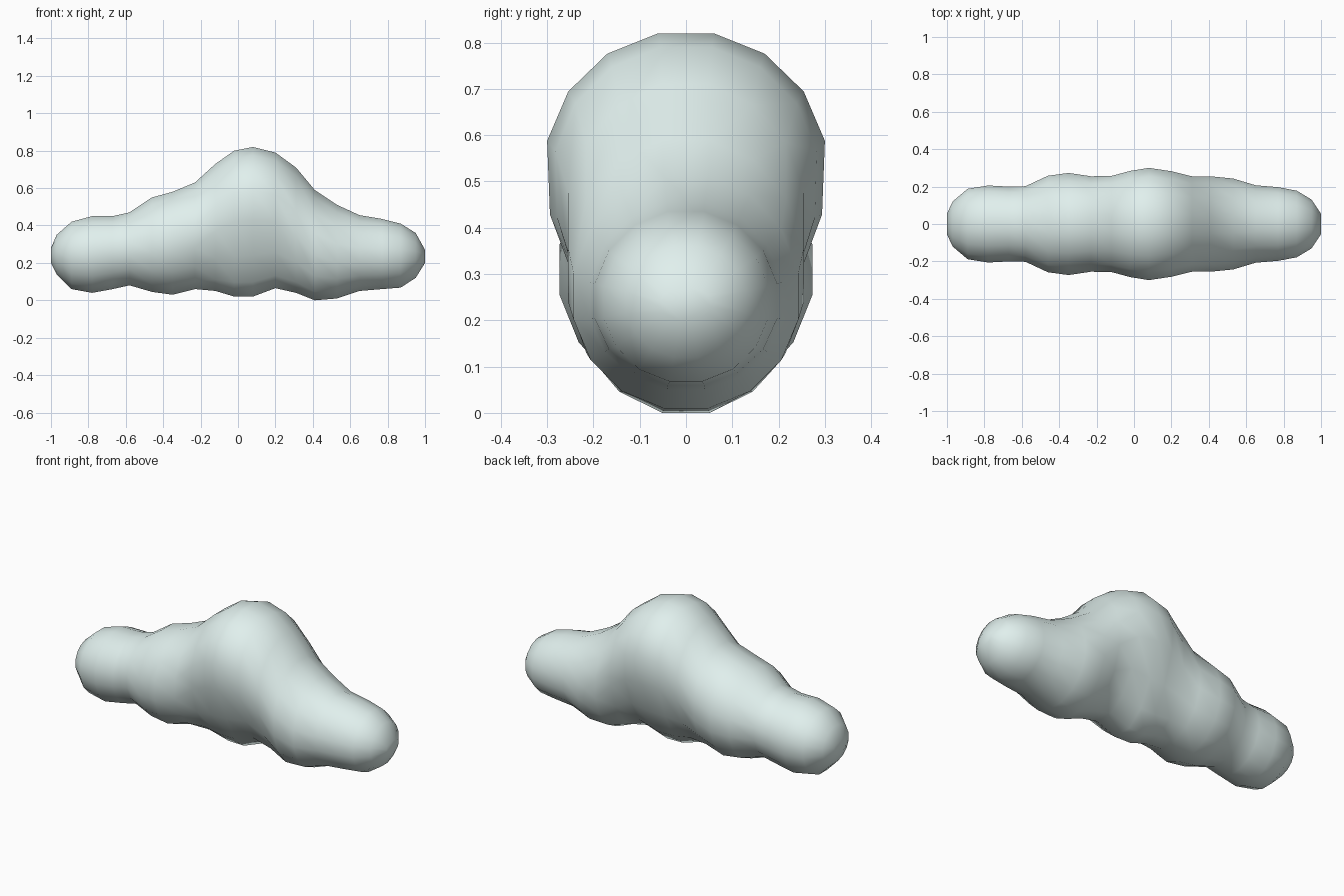
import bpy, bmesh
from math import sin, cos, pi, exp

# Cloud cross-sections along x: (x, bottom z, top z, half width, height of widest point)
SECTIONS = [
    (-1.00, 0.20, 0.28, 0.055, 0.24), (-0.97, 0.14, 0.35, 0.120, 0.245),
    (-0.89, 0.06, 0.42, 0.188, 0.25), (-0.78, 0.04, 0.45, 0.206, 0.25),
    (-0.67, 0.06, 0.45, 0.200, 0.26), (-0.58, 0.08, 0.47, 0.202, 0.28),
    (-0.46, 0.045, 0.55, 0.258, 0.30), (-0.35, 0.03, 0.58, 0.273, 0.31),
    (-0.23, 0.06, 0.63, 0.255, 0.34), (-0.12, 0.05, 0.73, 0.257, 0.45),
    (-0.02, 0.02, 0.80, 0.284, 0.52), (0.08, 0.02, 0.82, 0.300, 0.53),
    (0.20, 0.065, 0.79, 0.282, 0.51), (0.31, 0.04, 0.71, 0.255, 0.42),
    (0.41, 0.00, 0.59, 0.255, 0.30), (0.53, 0.01, 0.51, 0.243, 0.25),
    (0.65, 0.05, 0.455, 0.207, 0.24), (0.77, 0.06, 0.435, 0.197, 0.24),
    (0.87, 0.068, 0.41, 0.178, 0.24), (0.95, 0.12, 0.36, 0.130, 0.24),
    (1.00, 0.20, 0.27, 0.055, 0.235),
]
SIDES = 16
GROW = 1 / cos(pi / SIDES)  # flat sides touch the measured outline


def add_ring(bm, x, bottom, top, half_width, mid):
    """Egg-shaped ring, slightly pinched below the tall central puff."""
    pinch = 0.14 * exp(-((x - 0.08) / 0.17) ** 2)
    ring = []
    for i in range(SIDES):
        a = 2 * pi * (i + 0.5) / SIDES
        c, s = cos(a) * GROW, sin(a) * GROW
        height = top - mid if s > 0 else mid - bottom
        waist = 1 - pinch * sin(2 * a) ** 2 if s < 0 else 1
        ring.append(bm.verts.new((x, c * half_width * waist, mid + s * height)))
    return ring


# Loft the cloud body through its rings and close both ends
bm = bmesh.new()
rings = [add_ring(bm, *section) for section in SECTIONS]
for a, b in zip(rings, rings[1:]):
    for i in range(SIDES):
        j = (i + 1) % SIDES
        bm.faces.new((a[i], a[j], b[j], b[i]))
bm.faces.new(rings[0])
bm.faces.new(rings[-1])
bmesh.ops.recalc_face_normals(bm, faces=bm.faces)
for face in bm.faces:
    face.smooth = True

mesh = bpy.data.meshes.new("cloud")
bm.to_mesh(mesh)
bm.free()
cloud = bpy.data.objects.new("cloud", mesh)
bpy.context.collection.objects.link(cloud)

# Pale blue-green colour
mat = bpy.data.materials.new("pale_mist")
mat.diffuse_color = (0.75, 0.87, 0.85, 1)
mesh.materials.append(mat)
